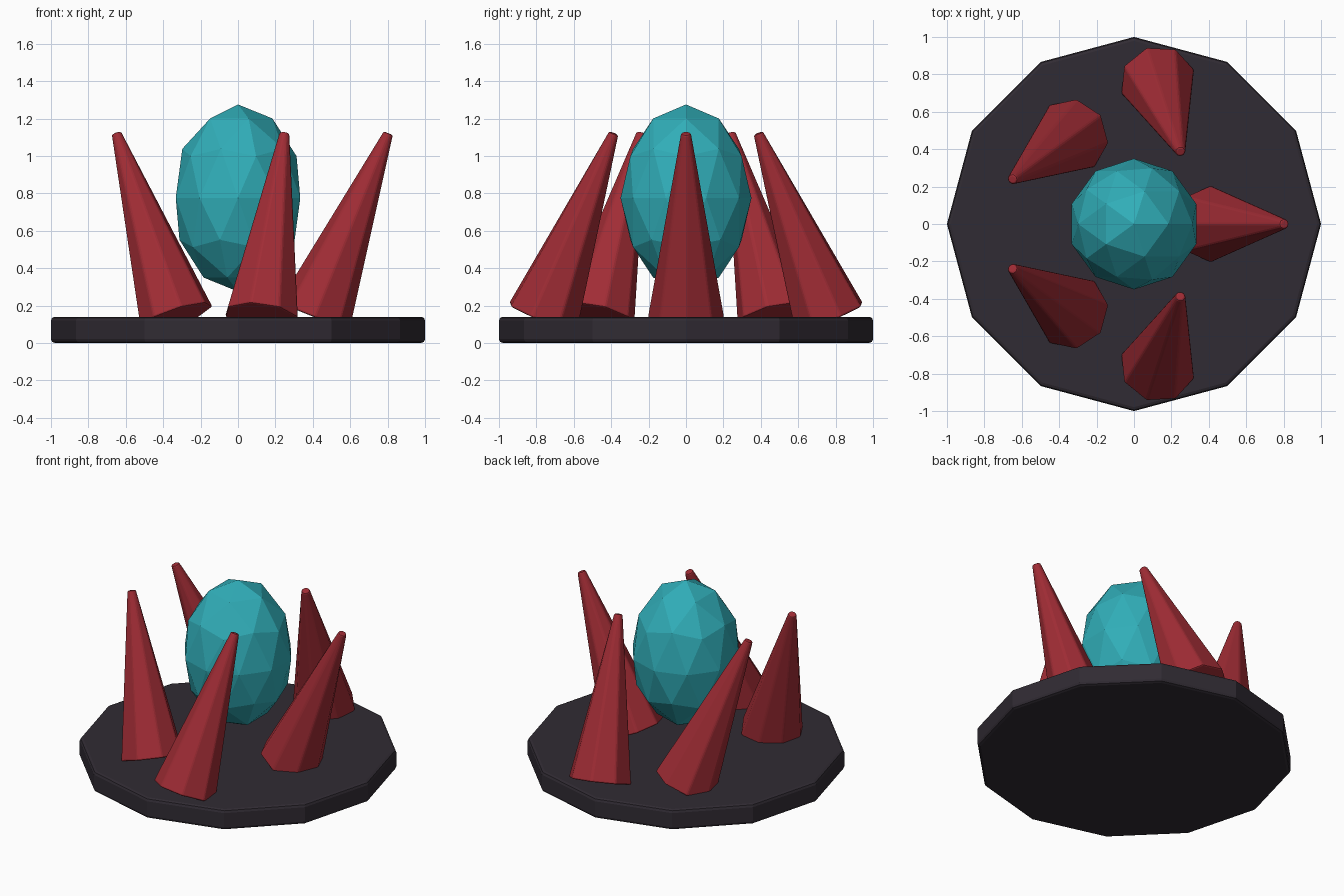
import bpy
from math import radians, cos, sin, tau

if "Cube" in bpy.data.objects:
    bpy.data.objects.remove(bpy.data.objects["Cube"])


def finish(obj, name, color, bevel=0.0, segments=1):
    obj.name = name
    mat = bpy.data.materials.new(name + "_colour")
    mat.diffuse_color = (*color, 1)
    mat.use_nodes = True
    mat.node_tree.nodes["Principled BSDF"].inputs["Base Color"].default_value = mat.diffuse_color
    obj.data.materials.append(mat)
    if bevel:
        mod = obj.modifiers.new("edge_bevel", 'BEVEL')
        mod.width = bevel
        mod.segments = segments
        mod.limit_method = 'ANGLE'
        mod.angle_limit = radians(35)


# Twelve-sided base slab
bpy.ops.mesh.primitive_cylinder_add(vertices=12, radius=1, depth=0.14,
                                    location=(0, 0, 0.07))
finish(bpy.context.object, "base", (0.03, 0.024, 0.033), 0.02, 2)

# Faceted egg floating in the middle
bpy.ops.mesh.primitive_ico_sphere_add(subdivisions=2, radius=1,
                                      location=(0, 0, 0.775))
egg = bpy.context.object
egg.scale = (0.35, 0.35, 0.5)
finish(egg, "egg", (0.03, 0.42, 0.48))

# Ring of five leaning claws, each turned against its place on the ring
for i in range(5):
    a = tau * i / 5
    bpy.ops.mesh.primitive_cone_add(
        vertices=8, radius1=0.205, radius2=0.028, depth=1.06,
        location=(0.605 * cos(a), 0.605 * sin(a), 0.63),
        rotation=(0, radians(22), -a))
    finish(bpy.context.object, f"claw_{i + 1}", (0.35, 0.025, 0.035), 0.01, 2)
